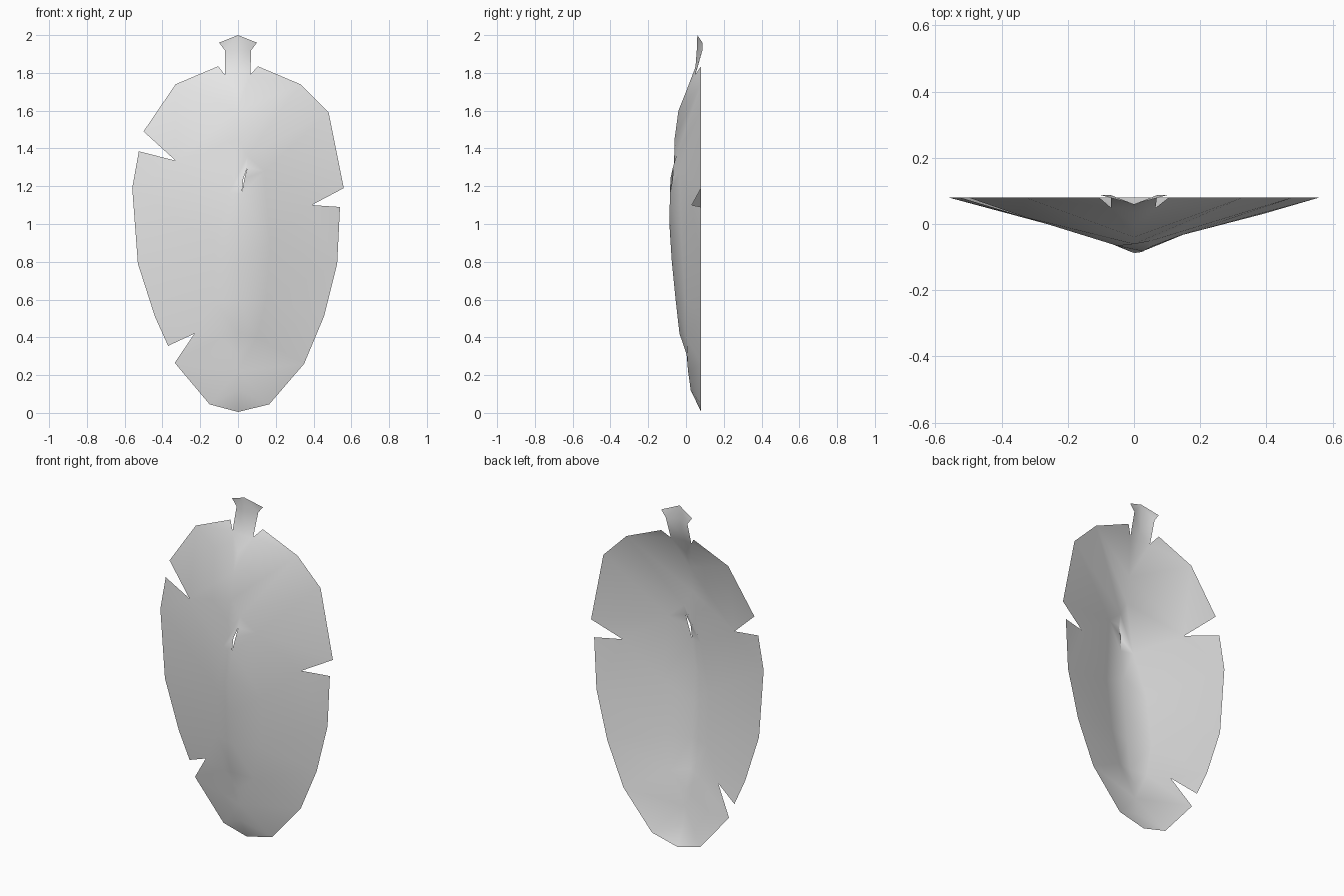
import bpy
import bmesh
from mathutils import Vector
from mathutils.geometry import delaunay_2d_cdt

if "Cube" in bpy.data.objects:
    bpy.data.objects.remove(bpy.data.objects["Cube"], do_unlink=True)

RIM = 0.08

# Torn leaf outline in x, z, going round from the bottom tip
outline = [(0, .005), (.165, .045), (.35, .26), (.455, .51), (.525, .79),
           (.54, 1.09), (.39, 1.1), (.56, 1.19), (.48, 1.59), (.33, 1.74),
           (.105, 1.835), (.065, 1.79), (.07, 1.92), (.1, 1.96), (0, 2),
           (-.1, 1.96), (-.07, 1.92), (-.07, 1.79), (-.105, 1.835),
           (-.33, 1.74), (-.5, 1.49), (-.33, 1.335), (-.525, 1.385),
           (-.56, 1.19), (-.53, .79), (-.44, .51), (-.37, .355),
           (-.23, .42), (-.335, .265), (-.15, .045)]
tear_tips = {(.39, 1.1), (-.33, 1.335), (-.23, .42), (.065, 1.79), (-.07, 1.79)}

# Keel depth and half width along the height
keel = [(.005, .08), (.12, .025), (.3, 0), (.38, -.03), (.6, -.055),
        (.8, -.075), (1, -.088), (1.25, -.088), (1.6, -.04), (1.7, 0),
        (1.83, .05), (1.92, .057), (2, .06)]
width = [(0, .05), (.045, .16), (.26, .34), (.51, .45), (.79, .53),
         (1.19, .56), (1.59, .48), (1.74, .33), (1.835, .105)]


def lerp(table, z):
    for (a, u), (b, v) in zip(table, table[1:]):
        if z <= b:
            return u + (v - u) * max(0, z - a) / (b - a)
    return table[-1][1]


def depth(x, z):
    k = lerp(keel, z)
    return k + (RIM - k) * min(1, abs(x) / lerp(width, z))


# Swollen centre panel: its sunken border, the crest and the small slit
border = [(.05, 1.36), (.14, 1.28), (.17, .9), (.15, .6), (.1, .4), (0, .31),
          (-.09, .4), (-.13, .6), (-.12, .9), (-.05, 1.16)]
slit = [(.02, 1.16), (.028, 1.24), (.05, 1.3)]
crest = [(0, 1), (0, .8), (0, .6), (0, .42)]
ridge = [(0, z) for z in (.12, .22, 1.45, 1.6, 1.7, 1.79, 1.83, 1.92)]

points, depths = [], []


def add(group, rule):
    first = len(points)
    points.extend(group)
    depths.extend(rule(x, z) for x, z in group)
    return list(range(first, len(points)))


def rim_depth(x, z):
    if (x, z) in tear_tips or x == 0:
        return depth(x, z)
    return .087 if z > 1.9 else RIM


rim_ids = add(outline, rim_depth)
border_ids = add(border, lambda x, z: depth(x, z) + .007)
slit_ids = add(slit, lambda x, z: depth(x, z) - .003)
crest_ids = add(crest, depth)
ridge_ids = add(ridge, depth)


def chain(ids, closed=False):
    return list(zip(ids, ids[1:])) + ([(ids[-1], ids[0])] if closed else [])


edges = (chain(border_ids, True) + chain(slit_ids) + chain(crest_ids)
         + chain([rim_ids[0]] + ridge_ids[:2] + [border_ids[5]])
         + chain([border_ids[0]] + ridge_ids[2:] + [outline.index((0, 2))])
         + [(slit_ids[0], crest_ids[0]), (crest_ids[-1], border_ids[5])])
flat, _, tris, origins, _, _ = delaunay_2d_cdt(
    [Vector(p) for p in points], edges, [rim_ids], 1, 1e-5)

# Lift the flat sheet into the keeled leaf
bm = bmesh.new()
lookup = {}
verts = []
for i, p in enumerate(flat):
    y = depths[origins[i][0]] if origins[i] else depth(p.x, p.y)
    verts.append(bm.verts.new((p.x, y, p.y)))
    for o in origins[i]:
        lookup[o] = verts[-1]
for t in tris:
    bm.faces.new([verts[i] for i in t])

# Open the slit by parting its middle
slit_edges = [bm.edges.get((lookup[a], lookup[b])) for a, b in chain(slit_ids)]
bmesh.ops.split_edges(bm, edges=[e for e in slit_edges if e])
for v in bm.verts:
    if abs(v.co.x - slit[1][0]) < .001 and abs(v.co.z - slit[1][1]) < .001:
        side = sum(f.calc_center_median().x for f in v.link_faces) / len(v.link_faces)
        if side > v.co.x:
            v.co += Vector((.006, .012, 0))

mesh = bpy.data.meshes.new("leaf")
bm.to_mesh(mesh)
bm.free()
for f in mesh.polygons:
    f.use_smooth = True

mat = bpy.data.materials.new("pale_grey")
mat.use_nodes = True
grey = (.8, .8, .8, 1)
mat.diffuse_color = grey
mat.node_tree.nodes["Principled BSDF"].inputs["Base Color"].default_value = grey
mesh.materials.append(mat)
leaf = bpy.data.objects.new("leaf", mesh)
bpy.context.collection.objects.link(leaf)
